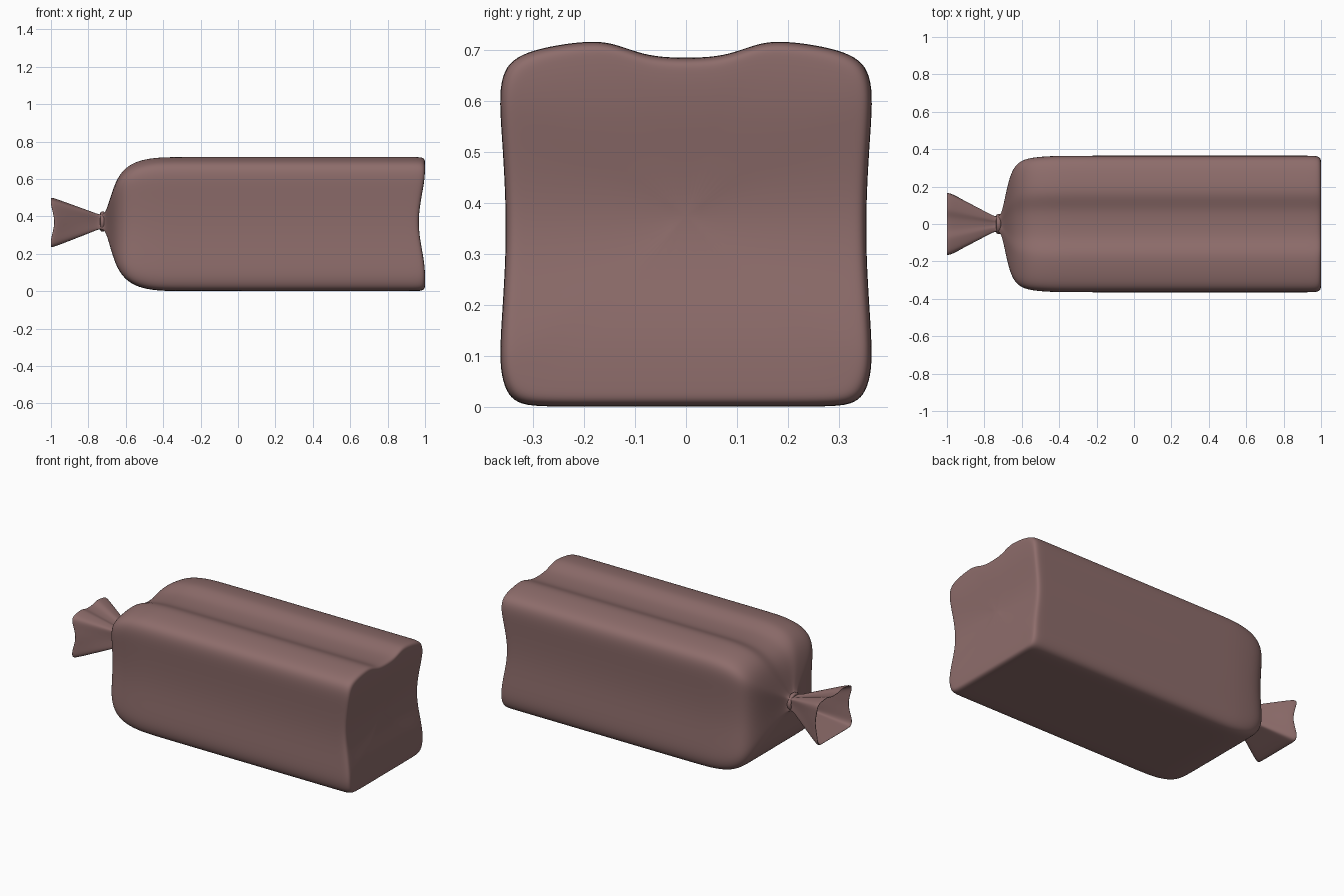
import bpy, bmesh, math

cube = bpy.data.objects.get("Cube")
if cube:
    bpy.data.objects.remove(cube)

wrap = bpy.data.materials.new("dusty_rose_wrap")
wrap.use_nodes = True
colour = (0.27, 0.152, 0.147, 1)
wrap.diffuse_color = colour
wrap.node_tree.nodes["Principled BSDF"].inputs["Base Color"].default_value = colour


def finish(name, bm, levels):
    bmesh.ops.recalc_face_normals(bm, faces=bm.faces)
    mesh = bpy.data.meshes.new(name)
    bm.to_mesh(mesh)
    bm.free()
    mesh.materials.append(wrap)
    mesh.shade_smooth()
    obj = bpy.data.objects.new(name, mesh)
    bpy.context.collection.objects.link(obj)
    mod = obj.modifiers.new("smooth", "SUBSURF")
    mod.levels = mod.render_levels = levels
    return obj


# Half slice outline (y, z), from the middle of the base up to the top groove
half = [(0, 0), (.15, 0), (.28, 0), (.325, .004), (.35, .022), (.363, .06), (.366, .11),
        (.36, .2), (.354, .3), (.354, .4), (.36, .51), (.367, .6), (.362, .65), (.343, .682),
        (.3, .701), (.24, .713), (.18, .719), (.14, .713), (.09, .694), (.05, .687), (0, .685)]
outline = half + [(-y, z) for y, z in half[-2:0:-1]]

# Stations along the bag: x, width scale, height scale, inward dent of the end
stations = [
    (1, .1, .1, .036), (1, .35, .35, .036), (1, .6, .6, .036), (1, .8, .8, .036),
    (1, .91, .91, .036), (.999, .965, .965, .036), (.985, .993, .993, .034),
    (.955, 1, 1, .025), (.9, 1, 1, .01), (.8, 1, 1, 0), (.2, 1, 1, 0), (-.32, 1, 1, 0),
    (-.42, .998, .995, 0), (-.5, .985, .965, 0), (-.56, .965, .91, 0), (-.61, .92, .81, 0),
    (-.645, .82, .67, 0), (-.67, .64, .49, 0), (-.69, .38, .3, 0), (-.705, .19, .17, 0),
    (-.72, .11, .11, 0), (-.745, .11, .11, 0), (-.78, .16, .15, 0),
    (-.88, .3, .255, -.006), (-.975, .435, .355, -.018), (-.996, .456, .37, -.02),
    (-1.002, .452, .366, -.02), (-1, .437, .352, -.02), (-.98, .418, .335, -.018),
    (-.88, .27, .225, -.006), (-.78, .12, .11, 0), (-.75, .06, .06, 0)]

# Bag: closed end, loaf body, gathered neck and hollow flared tail in one skin
bm = bmesh.new()
rings = []
for x, sy, sz, dent in stations:
    centre = .36 + .012 * (1 - sz)
    ring = []
    for y, z in outline:
        pz = centre + (z - .36) * sz
        reach = .28 if x > 0 else .11
        t = min(abs(pz - .37) / reach, 1)
        ring.append(bm.verts.new((x - dent * math.cos(t * math.pi / 2) ** 2, y * sy, pz)))
    rings.append(ring)
n = len(outline)
for a, b in zip(rings, rings[1:]):
    for i in range(n):
        j = (i + 1) % n
        bm.faces.new((a[i], a[j], b[j], b[i]))
bm.faces.new(rings[0])
bm.faces.new(rings[-1])
finish("bread_bag", bm, 2)

# Tie: small rounded band around the neck
bm = bmesh.new()
tie = []
for k in range(24):
    a = k * math.tau / 24
    tie.append([bm.verts.new((-.724 + dx, r * math.cos(a), .372 + r * math.sin(a)))
                for dx, r in ((-.014, .035), (-.014, .051), (0, .056), (.014, .051), (.014, .035))])
for k in range(24):
    a, b = tie[k], tie[(k + 1) % 24]
    for i in range(5):
        j = (i + 1) % 5
        bm.faces.new((a[i], a[j], b[j], b[i]))
finish("neck_tie", bm, 1)
